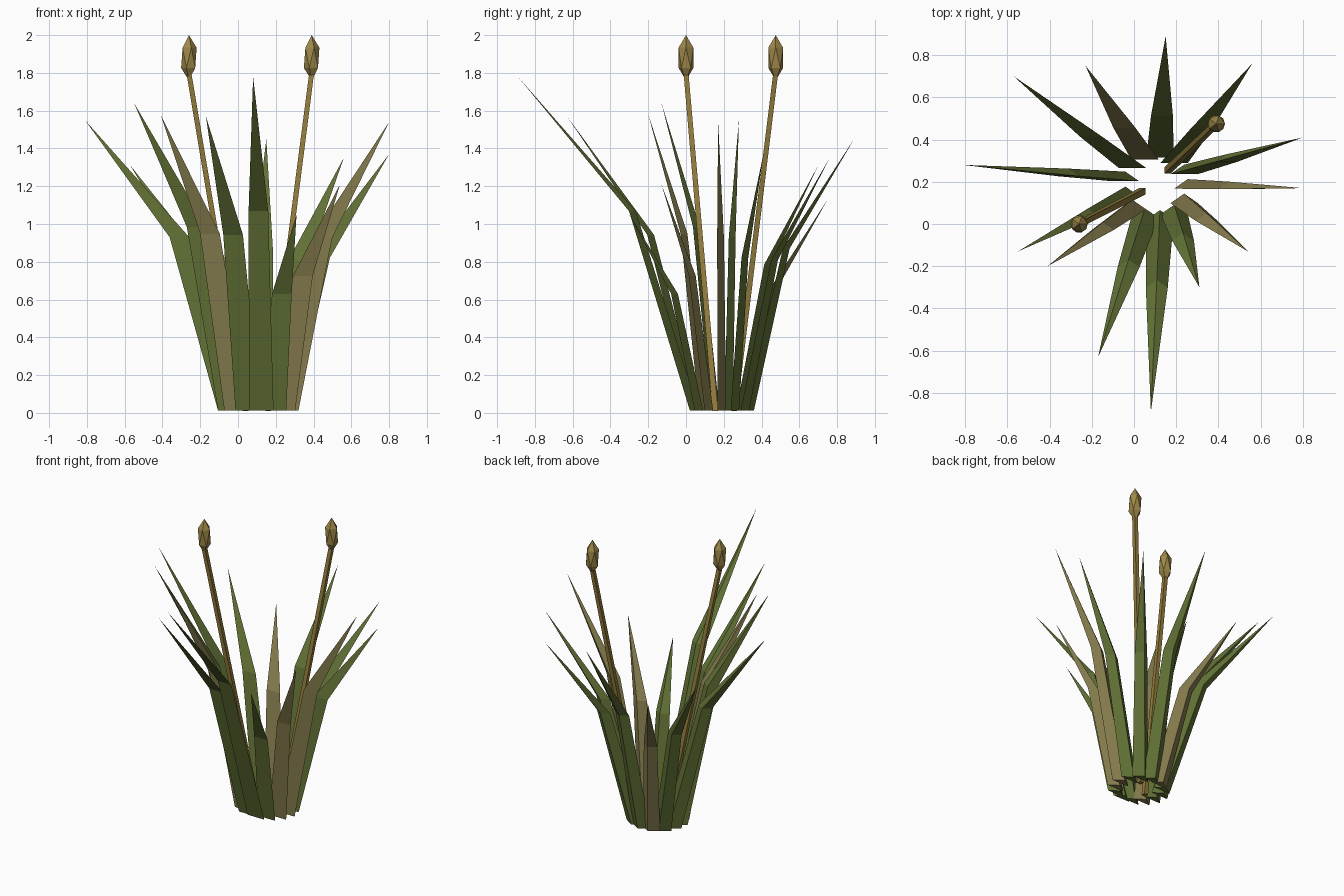
import bpy, bmesh, math
from mathutils import Vector

if "Cube" in bpy.data.objects:
    bpy.data.objects.remove(bpy.data.objects["Cube"])


def material(name, rgb):
    m = bpy.data.materials.new(name)
    m.diffuse_color = (*rgb, 1)
    m.use_nodes = True
    m.node_tree.nodes["Principled BSDF"].inputs["Base Color"].default_value = m.diffuse_color
    return m


GREEN = material("leaf_green", (0.12, 0.165, 0.036))
DRY = material("leaf_dry", (0.235, 0.20, 0.075))
STEM = material("stem_brown", (0.29, 0.20, 0.045))
HEAD = material("seed_tan", (0.34, 0.245, 0.065))

# Cross-sections: leaf is flat in front with a rib behind, stalk is square
LEAF_SECTION = [(-0.5, -0.5), (0.5, -0.5), (0, 0.5)]
STALK_SECTION = [(-0.5, -0.5), (0.5, -0.5), (0.5, 0.5), (-0.5, 0.5)]


def add_object(name, bm, mat):
    bmesh.ops.recalc_face_normals(bm, faces=bm.faces)
    me = bpy.data.meshes.new(name)
    bm.to_mesh(me)
    bm.free()
    me.materials.append(mat)
    ob = bpy.data.objects.new(name, me)
    bpy.context.collection.objects.link(ob)
    return ob


def ring(bm, section, c, w, d):
    return [bm.verts.new(c + Vector((x * w, y * d, 0))) for x, y in section]


def bridge(bm, a, b):
    for i in range(len(a)):
        j = (i + 1) % len(a)
        bm.faces.new((a[i], a[j], b[j], b[i]))


def blade(name, base, tip, mat):
    # strip wide in x, bending outward at 60% height to a point
    bm = bmesh.new()
    bend = base.lerp(tip, 0.35)
    bend.z = tip.z * 0.6
    a = ring(bm, LEAF_SECTION, base, 0.13, 0.045)
    b = ring(bm, LEAF_SECTION, bend, 0.104, 0.036)
    t = bm.verts.new(tip)
    bm.faces.new(a)
    bridge(bm, a, b)
    for i in range(3):
        bm.faces.new((b[i], b[(i + 1) % 3], t))
    add_object(name, bm, mat)


# Leaf blades, counter-clockwise around the clump: tip x, y, z, colour
tips = [
    (0.80, 0.17, 1.54, DRY), (0.80, 0.41, 1.37, GREEN),
    (0.56, 0.76, 1.35, GREEN), (0.15, 0.89, 1.45, GREEN),
    (-0.23, 0.75, 1.13, DRY), (-0.57, 0.70, 1.31, GREEN),
    (-0.81, 0.28, 1.55, GREEN), (-0.55, -0.13, 1.64, GREEN),
    (-0.41, -0.20, 1.58, DRY), (-0.17, -0.63, 1.57, GREEN),
    (0.08, -0.89, 1.78, GREEN), (0.31, -0.30, 1.05, GREEN),
    (0.54, -0.13, 1.21, DRY),
]
for i, (x, y, z, mat) in enumerate(tips):
    ang = 2 * math.pi * i / len(tips)
    base = Vector((0.105 + 0.15 * math.cos(ang), 0.19 + 0.148 * math.sin(ang), 0.012))
    blade(f"leaf_blade_{i + 1}", base, Vector((x, y, z)), mat)

# Two flower stalks, each with a faceted seed head
stalks = [((0.04, 0.155, 0.01), (-0.26, 0.0, 1.80)),
          ((0.16, 0.255, 0.01), (0.39, 0.475, 1.80))]
for i, (p, q) in enumerate(stalks):
    bm = bmesh.new()
    a = ring(bm, STALK_SECTION, Vector(p), 0.03, 0.03)
    b = ring(bm, STALK_SECTION, Vector(q), 0.026, 0.026)
    bm.faces.new(a)
    bm.faces.new(b)
    bridge(bm, a, b)
    add_object(f"flower_stalk_{i + 1}", bm, STEM)

    bm = bmesh.new()
    bmesh.ops.create_icosphere(bm, subdivisions=1, radius=1)
    ob = add_object(f"seed_head_{i + 1}", bm, HEAD)
    ob.scale = (0.046, 0.046, 0.12)
    ob.location = (q[0], q[1], 1.88)
